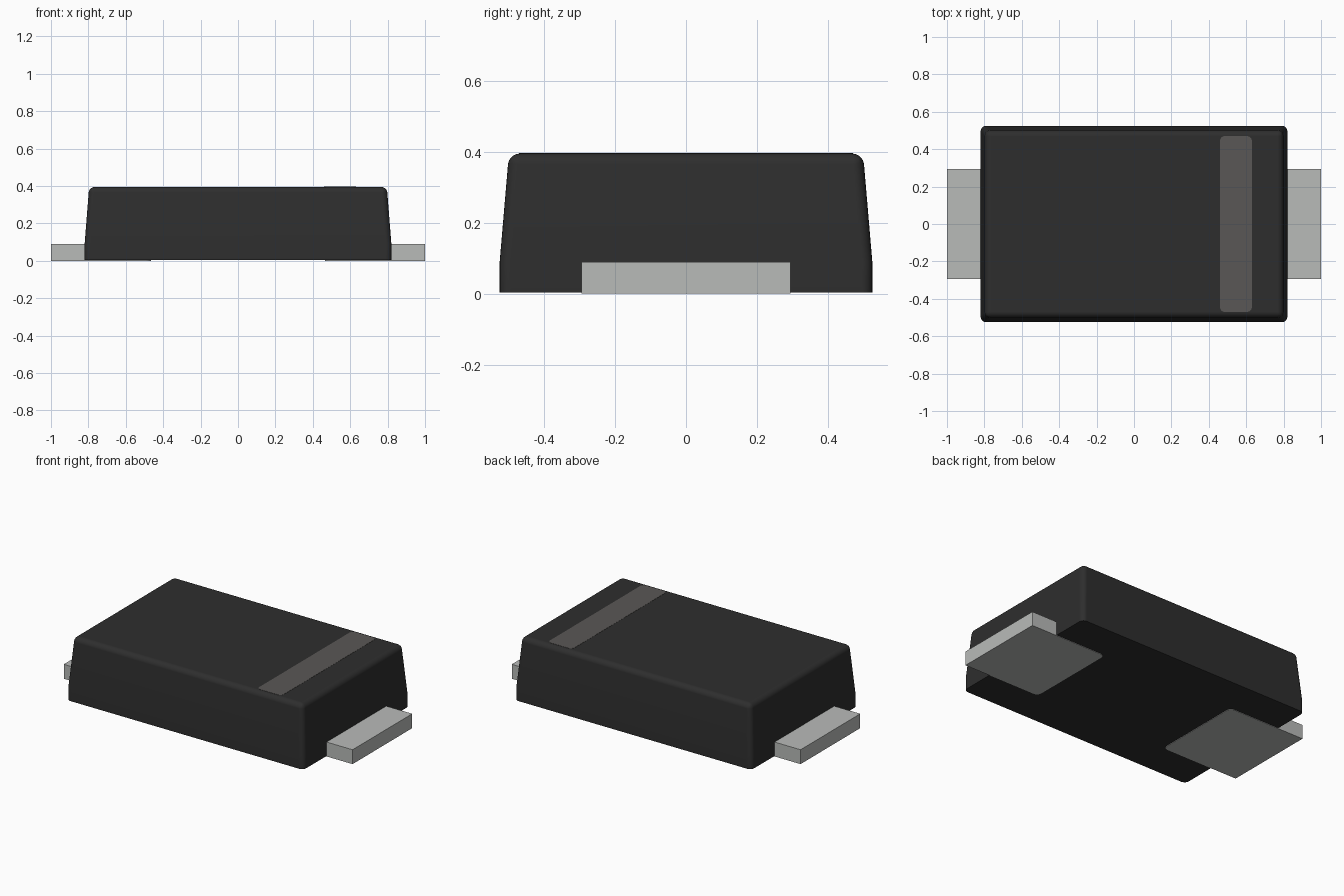
import bpy, bmesh, math

cube = bpy.data.objects.get("Cube")
if cube:
    bpy.data.objects.remove(cube, do_unlink=True)


def material(name, rgb, roughness=0.6):
    m = bpy.data.materials.new(name)
    m.use_nodes = True
    m.diffuse_color = (*rgb, 1)
    bsdf = m.node_tree.nodes["Principled BSDF"]
    bsdf.inputs["Base Color"].default_value = (*rgb, 1)
    bsdf.inputs["Roughness"].default_value = roughness
    return m


black = material("black_moulding", (0.027, 0.027, 0.027))
grey = material("grey_marking", (0.102, 0.097, 0.092))
tin = material("tinned_metal", (0.485, 0.497, 0.485), 0.4)


def loft(name, rings, mat, radius, rounded):
    """Stack rectangles (x0, x1, y0, y1, z) and round the edges picked by a rule."""
    bm = bmesh.new()
    loops = []
    for x0, x1, y0, y1, z in rings:
        corners = ((x0, y0), (x1, y0), (x1, y1), (x0, y1))
        loops.append([bm.verts.new((x, y, z)) for x, y in corners])
    bm.faces.new(loops[0][::-1])
    bm.faces.new(loops[-1])
    for low, high in zip(loops, loops[1:]):
        for i in range(4):
            j = (i + 1) % 4
            bm.faces.new((low[i], low[j], high[j], high[i]))
    edges = [e for e in bm.edges if rounded(*(v.co for v in e.verts))]
    bmesh.ops.bevel(bm, geom=edges, offset=radius, segments=5, profile=0.5,
                    affect='EDGES')
    bmesh.ops.recalc_face_normals(bm, faces=bm.faces[:])
    mesh = bpy.data.meshes.new(name)
    bm.to_mesh(mesh)
    bm.free()
    mesh.materials.append(mat)
    mesh.shade_smooth()
    mesh.set_sharp_from_angle(angle=math.radians(35))
    obj = bpy.data.objects.new(name, mesh)
    bpy.context.collection.objects.link(obj)
    # Keep the large faces flat and the rounded edges soft
    wn = obj.modifiers.new("weighted_normals", 'WEIGHTED_NORMAL')
    wn.keep_sharp = True
    return obj


def upright(a, b):
    return abs(a.z - b.z) > 1e-4


TOP = 0.395

# Moulded body: straight skirt, tapered upper part, rounded top and corners
loft("body",
     [(-0.82, 0.82, -0.525, 0.525, 0.003),
      (-0.82, 0.82, -0.525, 0.525, 0.09),
      (-0.796, 0.796, -0.499, 0.499, TOP)],
     black, 0.03,
     lambda a, b: upright(a, b) or min(a.z, b.z) > TOP - 0.01)

# Polarity band on the top face
loft("polarity_band",
     [(0.46, 0.63, -0.47, 0.47, TOP - 0.004),
      (0.46, 0.63, -0.47, 0.47, TOP + 0.001)],
     grey, 0.025, upright)

# Flat leads running under the body, with rounded inner corners
for side, s in (("left", 1), ("right", -1)):
    x0, x1 = sorted((0.465 * s, 1.0 * s))
    loft(side + "_lead",
         [(x0, x1, -0.295, 0.295, 0.0), (x0, x1, -0.295, 0.295, 0.09)],
         tin, 0.03,
         lambda a, b: upright(a, b) and abs(a.x) < 0.7)
